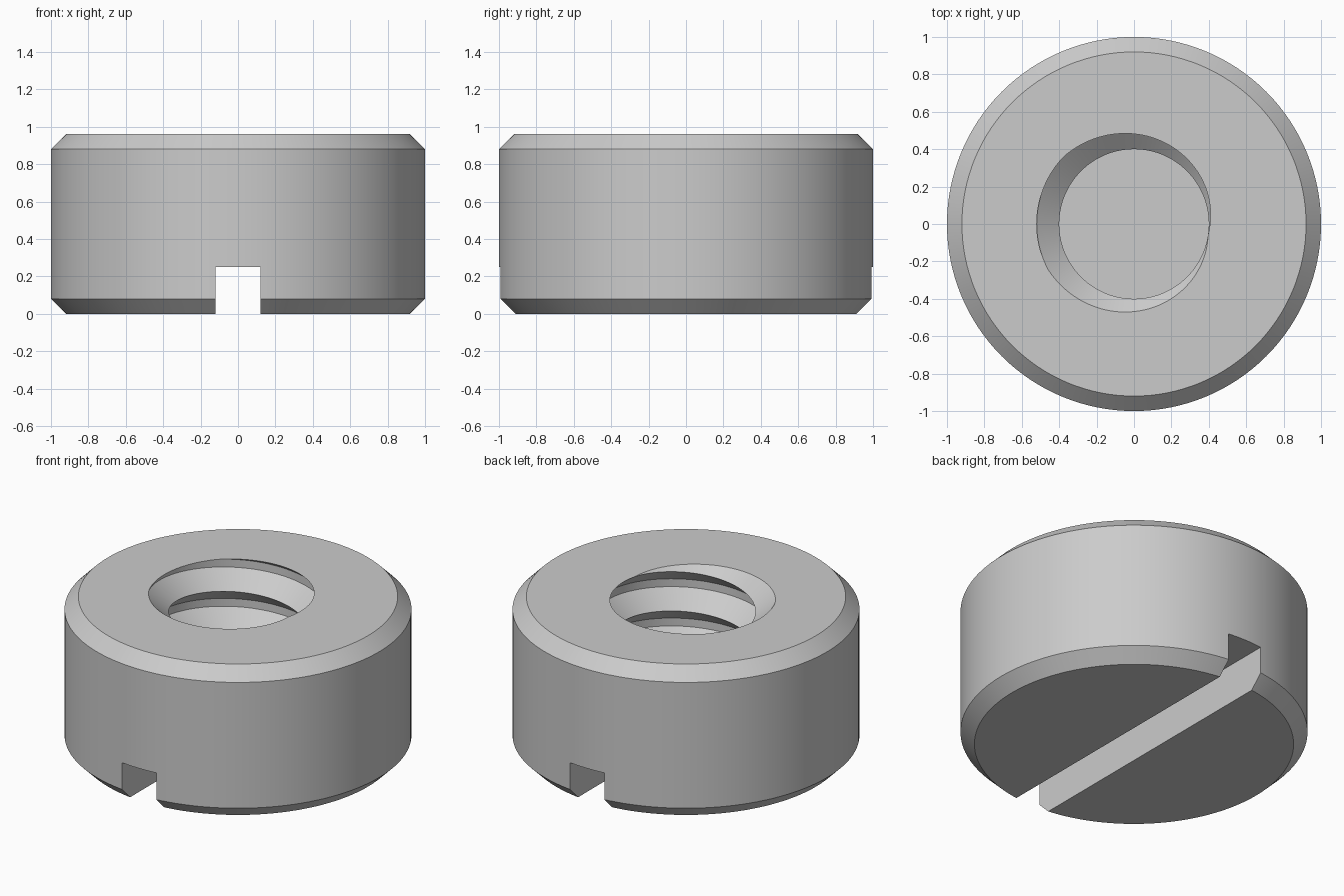
import bpy, bmesh, math

cube = bpy.data.objects.get("Cube")
if cube:
    bpy.data.objects.remove(cube, do_unlink=True)

SEGS = 128
HEIGHT, CHAMFER = 0.96, 0.08
FLOOR = 0.35
PITCH, FLANK = 0.25, 0.10
MINOR, MAJOR = 0.40, 0.52

steel = bpy.data.materials.new("grey_steel")
steel.use_nodes = True
colour = (0.6, 0.6, 0.6, 1)
steel.diffuse_color = colour
steel.node_tree.nodes["Principled BSDF"].inputs["Base Color"].default_value = colour


def thread_points(turn):
    """Radius and height down the threaded wall at a fraction of a turn."""
    points = []
    shift = -(turn + 8 / 360) * PITCH
    for n in range(5):
        for step in (0, FLANK, PITCH - FLANK):
            depth = min(max(n * PITCH + shift + step, 0), HEIGHT - FLOOR)
            phase = (depth - shift) % PITCH
            rise = min(phase, PITCH - phase, FLANK) / FLANK
            points.append((MINOR + (MAJOR - MINOR) * rise, HEIGHT - depth))
    return points


# Nut body: one closed section per angle, with a right-handed thread in the bore
bm = bmesh.new()
columns = []
for i in range(SEGS + 1):
    turn = i / SEGS
    a = turn * math.tau
    section = [(0, 0), (1 - CHAMFER, 0), (1, CHAMFER), (1, HEIGHT - CHAMFER),
               (1 - CHAMFER, HEIGHT)] + thread_points(turn) + [(0, FLOOR)]
    columns.append([bm.verts.new((r * math.cos(a), r * math.sin(a), z))
                    for r, z in section])
for left, right in zip(columns, columns[1:]):
    for j in range(len(left) - 1):
        bm.faces.new((left[j], right[j], right[j + 1], left[j + 1]))
bmesh.ops.remove_doubles(bm, verts=bm.verts, dist=0.00005)
bmesh.ops.recalc_face_normals(bm, faces=bm.faces)
mesh = bpy.data.meshes.new("slotted_nut")
bm.to_mesh(mesh)
bm.free()
mesh.materials.append(steel)
nut = bpy.data.objects.new("slotted_nut", mesh)
bpy.context.collection.objects.link(nut)

# Screwdriver slot across the underside
bpy.ops.mesh.primitive_cube_add(size=1)
cutter = bpy.context.object
cutter.name = "slot_cutter"
cutter.scale = (0.24, 3, 0.5)
cutter.hide_render = True
cutter.data.materials.append(steel)

bpy.ops.object.select_all(action="DESELECT")
nut.select_set(True)
bpy.context.view_layer.objects.active = nut
slot = nut.modifiers.new("slot", "BOOLEAN")
slot.operation = "DIFFERENCE"
slot.solver = "EXACT"
slot.object = cutter
bpy.ops.object.modifier_apply(modifier=slot.name)
bpy.data.objects.remove(cutter, do_unlink=True)
bpy.ops.object.shade_smooth_by_angle(angle=math.radians(30))
